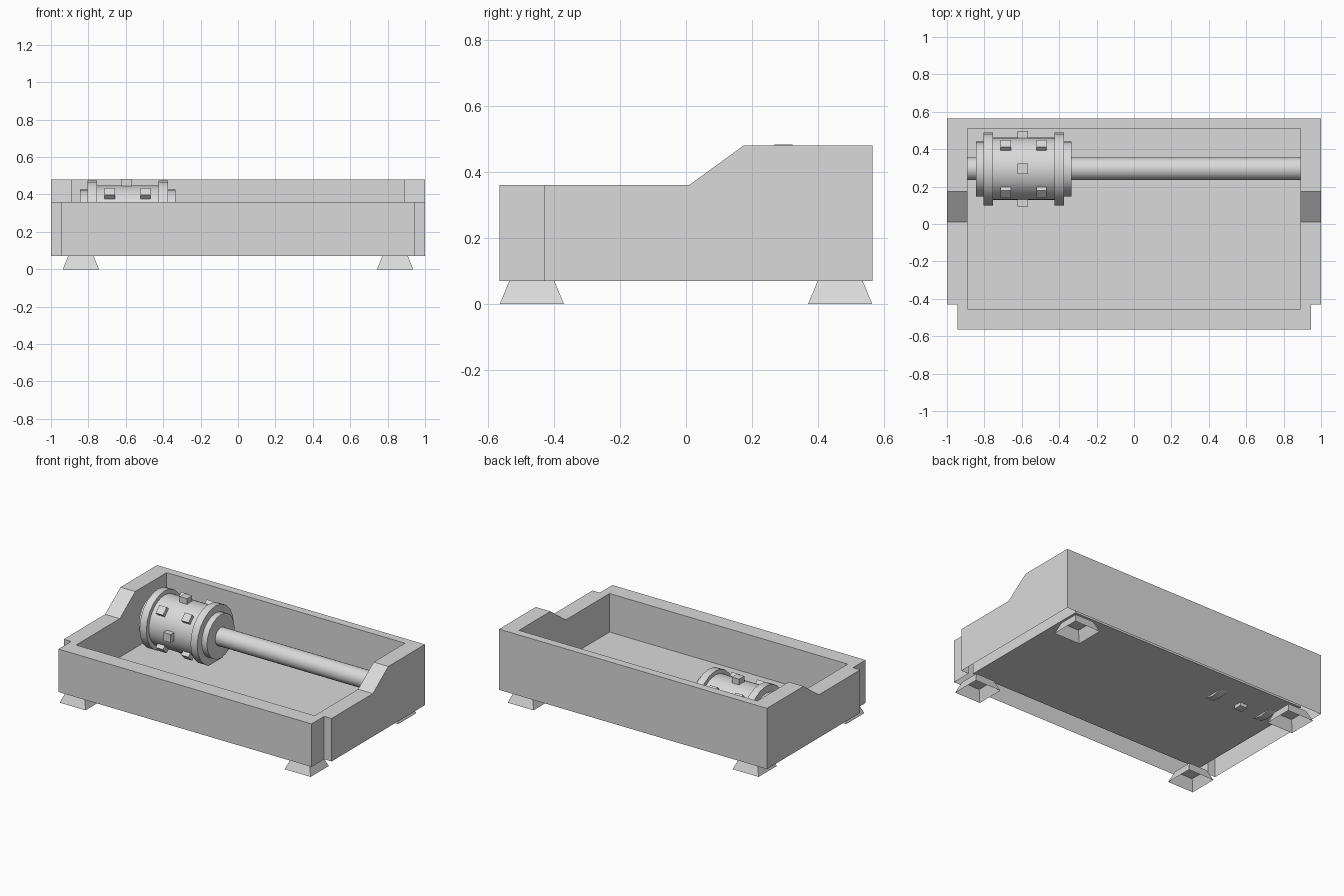
import bpy, bmesh
from math import pi, sqrt
from mathutils import Matrix, Vector

cube = bpy.data.objects.get("Cube")
if cube:
    bpy.data.objects.remove(cube, do_unlink=True)

GREY = (0.7, 0.7, 0.7, 1.0)
grey = bpy.data.materials.new("light grey")
grey.use_nodes = True
grey.diffuse_color = GREY
grey.node_tree.nodes["Principled BSDF"].inputs["Base Color"].default_value = GREY


def finish(bm, name, smooth=False):
    mesh = bpy.data.meshes.new(name)
    bmesh.ops.recalc_face_normals(bm, faces=bm.faces)
    bm.to_mesh(mesh)
    bm.free()
    mesh.materials.append(grey)
    obj = bpy.data.objects.new(name, mesh)
    bpy.context.collection.objects.link(obj)
    if smooth:
        bpy.ops.object.select_all(action='DESELECT')
        obj.select_set(True)
        bpy.context.view_layer.objects.active = obj
        bpy.ops.object.shade_smooth_by_angle(angle=pi / 6)
    return obj


# Tray: double-walled shell, open underneath, with raised back
LOW, HIGH, BOTTOM, FLOOR = 0.36, 0.48, 0.07, 0.10
RAMP_START, RAMP_END = 0.01, 0.175


def ring(bm, half):
    """Closed loop of rim vertices from its right half."""
    points = half + [(-x, y) for x, y in reversed(half)]
    return [bm.verts.new((x, y, HIGH if y >= RAMP_END else LOW)) for x, y in points]


def drop_wall(bm, top, z):
    low = [bm.verts.new((v.co.x, v.co.y, z)) for v in top]
    for i in range(len(top)):
        bm.faces.new((top[i - 1], top[i], low[i], low[i - 1]))
    return low


bm = bmesh.new()
outer = ring(bm, [(0.945, -0.565), (0.945, -0.43), (1, -0.43),
                  (1, RAMP_START), (1, RAMP_END), (1, 0.565)])
inner = ring(bm, [(0.89, -0.455), (0.89, RAMP_START), (0.89, RAMP_END), (0.89, 0.51)])
drop_wall(bm, outer, BOTTOM)
bm.faces.new(drop_wall(bm, inner, FLOOR))
# rim: low front, two ramps, high back
bm.faces.new(outer[8:] + outer[:4] + [inner[1], inner[0], inner[7], inner[6]])
bm.faces.new((outer[3], outer[4], inner[2], inner[1]))
bm.faces.new((outer[7], outer[8], inner[6], inner[5]))
bm.faces.new(outer[4:8] + [inner[5], inner[4], inner[3], inner[2]])
finish(bm, "tray")

# Feet: hollow flared blocks
for side, sx in (("left", 1), ("right", -1)):
    for end, sy in (("front", -1), ("back", 1)):
        bm = bmesh.new()
        bmesh.ops.create_cone(
            bm, cap_ends=True, segments=4, radius1=0.097 * sqrt(2),
            radius2=0.068 * sqrt(2), depth=BOTTOM,
            matrix=Matrix.Translation((sx * 0.84, sy * 0.467, BOTTOM / 2))
            @ Matrix.Rotation(pi / 4, 4, 'Z'))
        base = [f for f in bm.faces if f.calc_center_median().z < 0.001]
        bmesh.ops.delete(bm, geom=base, context='FACES')
        finish(bm, f"{end}_{side}_foot")

# Shaft and drum, all turned around one axis along x
AXIS_Y, AXIS_Z = 0.295, 0.28


def turned(name, x0, x1, radius, segments):
    bm = bmesh.new()
    bmesh.ops.create_cone(
        bm, cap_ends=True, segments=segments, radius1=radius, radius2=radius, depth=x1 - x0,
        matrix=Matrix.Translation(((x0 + x1) / 2, AXIS_Y, AXIS_Z))
        @ Matrix.Rotation(pi / 2, 4, 'Y'))
    finish(bm, name, smooth=True)


turned("shaft", -0.89, 0.89, 0.06, 24)
turned("drum_body", -0.76, -0.42, 0.167, 32)
turned("outer_flange", -0.805, -0.755, 0.195, 20)
turned("inner_flange", -0.425, -0.375, 0.195, 20)
turned("outer_collar", -0.845, -0.80, 0.147, 20)
turned("inner_collar", -0.38, -0.335, 0.147, 20)


# Pegs: rows of four, the middle row offset by an eighth turn
def peg_row(name, x, tip, start):
    bm = bmesh.new()
    height = tip - 0.14
    for k in range(4):
        bmesh.ops.create_cube(
            bm, size=1,
            matrix=Matrix.Translation((x, AXIS_Y, AXIS_Z))
            @ Matrix.Rotation(start + k * pi / 2, 4, 'X')
            @ Matrix.Translation((0, 0, tip - height / 2))
            @ Matrix.Diagonal(Vector((0.055, 0.055, height, 1))))
    finish(bm, name)


peg_row("middle_pegs", -0.595, 0.203, 0)
peg_row("outer_pegs", -0.685, 0.192, pi / 4)
peg_row("inner_pegs", -0.495, 0.192, pi / 4)
